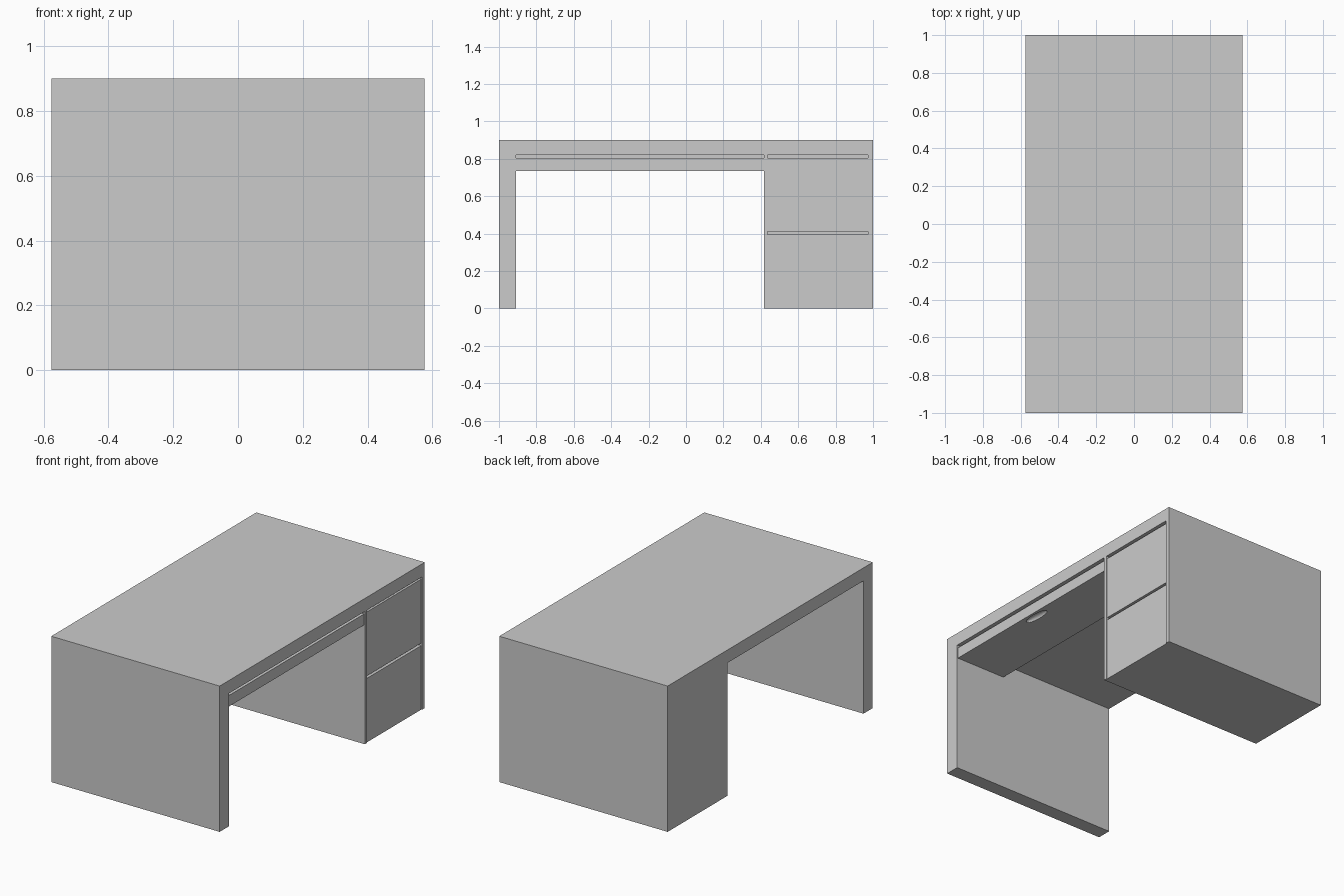
import bpy, bmesh
from math import pi

if "Cube" in bpy.data.objects:
    bpy.data.objects.remove(bpy.data.objects["Cube"])

HX = 0.575  # half depth of the desk along x


def prism(name, profile, x0, x1):
    """Extrude a (y, z) profile along x."""
    bm = bmesh.new()
    face = bm.faces.new([bm.verts.new((x0, y, z)) for y, z in profile])
    ext = bmesh.ops.extrude_face_region(bm, geom=[face])
    moved = [v for v in ext["geom"] if isinstance(v, bmesh.types.BMVert)]
    bmesh.ops.translate(bm, verts=moved, vec=(x1 - x0, 0, 0))
    bmesh.ops.recalc_face_normals(bm, faces=bm.faces)
    mesh = bpy.data.meshes.new(name)
    bm.to_mesh(mesh)
    bm.free()
    ob = bpy.data.objects.new(name, mesh)
    bpy.context.collection.objects.link(ob)
    return ob


def box(name, x0, x1, y0, y1, z0, z1):
    return prism(name, [(y0, z0), (y1, z0), (y1, z1), (y0, z1)], x0, x1)


def cut(target, cutter):
    mod = target.modifiers.new("cut", "BOOLEAN")
    mod.operation = "DIFFERENCE"
    mod.solver = "EXACT"
    mod.object = cutter
    cutter.hide_render = True
    cutter.hide_set(True)


# Tabletop, side panel and pedestal as one U-shaped shell
shell = prism("desk_shell", [(-1, 0), (-0.91, 0), (-0.91, 0.82), (0.416, 0.82),
                             (0.416, 0), (1, 0), (1, 0.9), (-1, 0.9)], -HX, HX)
cut(shell, box("pedestal_opening_cutter", 0.53, 0.65, 0.437, 0.973, -0.05, 0.82))

# Two pedestal drawer fronts with a finger gap above each
for name, z in (("lower_drawer_front", 0), ("upper_drawer_front", 0.41)):
    box(name, 0.53, HX - 0.005, 0.437, 0.973, z, z + 0.395)

# Shallow centre drawer: box behind, front panel with a gap above
box("centre_drawer_box", 0.225, 0.545, -0.91, 0.416, 0.735, 0.82)
front = box("centre_drawer_front", 0.545, HX - 0.005, -0.91, 0.416, 0.735, 0.803)

# Finger scoop under the centre drawer
bpy.ops.mesh.primitive_uv_sphere_add(segments=24, ring_count=12, radius=1,
                                     location=(0.53, -0.247, 0.735))
scoop = bpy.context.object
scoop.name = "finger_scoop_cutter"
scoop.scale = (0.025, 0.09, 0.02)
cut(front, scoop)
cut(bpy.data.objects["centre_drawer_box"], scoop)
